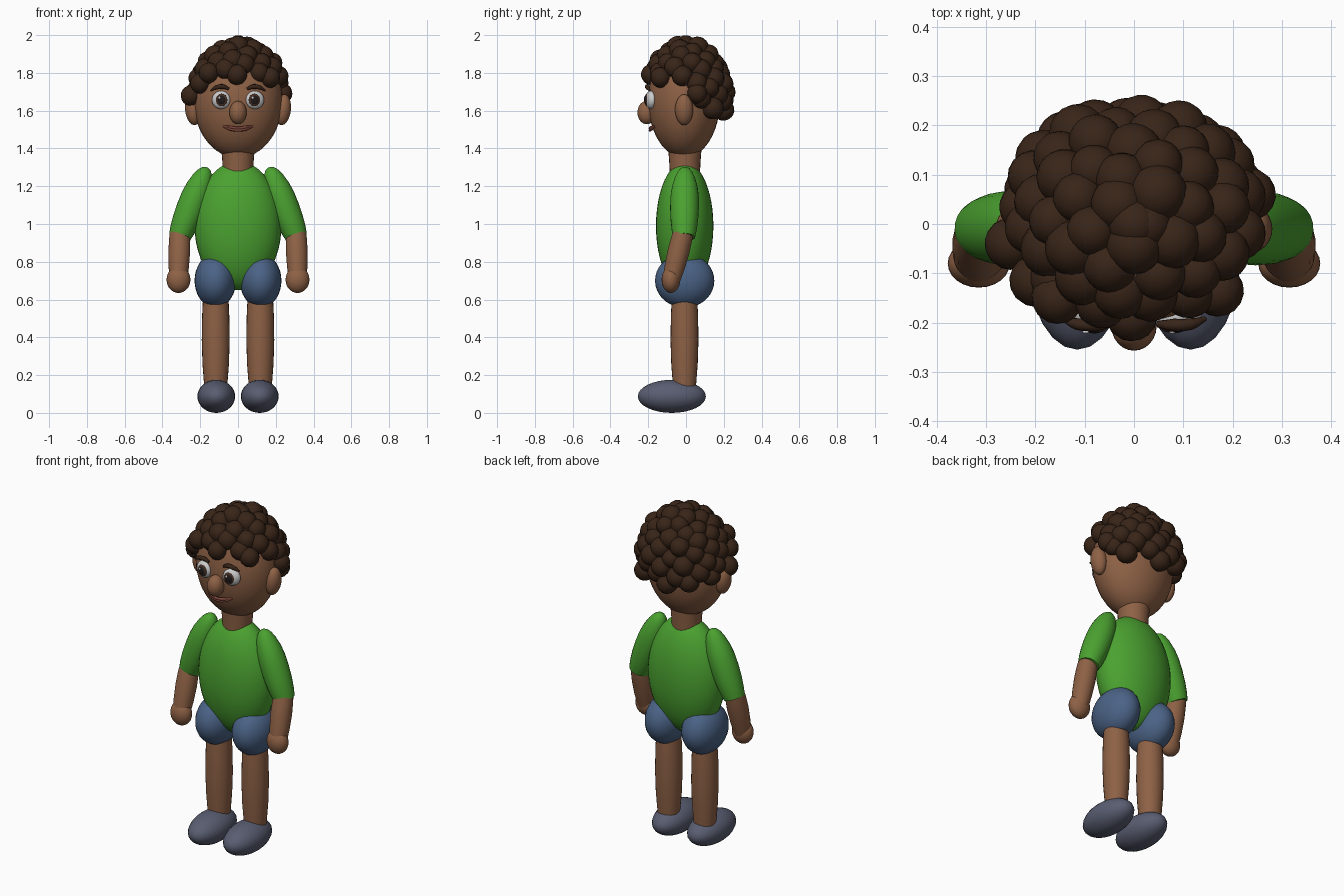
import bpy, bmesh, math, random
from mathutils import Vector, Matrix, Euler

if "Cube" in bpy.data.objects:
    bpy.data.objects.remove(bpy.data.objects["Cube"])

random.seed(4)


def material(name, rgb):
    m = bpy.data.materials.new(name)
    m.diffuse_color = (*rgb, 1)
    m.use_nodes = True
    m.node_tree.nodes["Principled BSDF"].inputs["Base Color"].default_value = m.diffuse_color
    return m


SKIN = material("skin", (0.27, 0.12, 0.06))
GREEN = material("green_cloth", (0.07, 0.36, 0.03))
BLUE = material("blue_cloth", (0.07, 0.125, 0.24))
SHOE = material("shoe_grey", (0.10, 0.11, 0.165))
HAIR = material("hair_brown", (0.04, 0.018, 0.009))
WHITE = material("eye_white", (0.85, 0.85, 0.85))
DARK = material("pupil_dark", (0.015, 0.01, 0.01))
IRIS = material("iris_brown", (0.06, 0.03, 0.02))
LIP = material("lip", (0.2, 0.06, 0.04))


def finish(bm, name, mat):
    bmesh.ops.recalc_face_normals(bm, faces=bm.faces)
    me = bpy.data.meshes.new(name)
    bm.to_mesh(me)
    bm.free()
    me.materials.append(mat)
    ob = bpy.data.objects.new(name, me)
    bpy.context.collection.objects.link(ob)
    bpy.ops.object.select_all(action='DESELECT')
    ob.select_set(True)
    bpy.context.view_layer.objects.active = ob
    bpy.ops.object.shade_smooth_by_angle(angle=math.radians(50))
    return ob


def add_ball(bm, loc, radii, rot=(0, 0, 0), segs=24):
    mat = Matrix.LocRotScale(Vector(loc), Euler(rot), Vector(radii))
    bmesh.ops.create_uvsphere(bm, u_segments=segs, v_segments=segs * 2 // 3,
                              radius=1, matrix=mat)


def ball(name, loc, radii, mat, rot=(0, 0, 0), segs=24, cut_z=None):
    bm = bmesh.new()
    add_ball(bm, loc, radii, rot, segs)
    if cut_z is not None:  # flat open hem, then closed
        bmesh.ops.bisect_plane(bm, geom=bm.verts[:] + bm.edges[:] + bm.faces[:],
                               plane_co=(0, 0, cut_z), plane_no=(0, 0, -1), clear_outer=True)
        bmesh.ops.holes_fill(bm, edges=[e for e in bm.edges if e.is_boundary])
    return finish(bm, name, mat)


def limb(name, p0, p1, profile, mat, segs=24):
    """Round limb from p0 to p1; profile is a list of (fraction, radius)."""
    p0, p1 = Vector(p0), Vector(p1)
    q = (p1 - p0).to_track_quat('Z', 'Y')
    bm = bmesh.new()
    rings = []
    for t, r in profile:
        c = p0.lerp(p1, t)
        rings.append([bm.verts.new(c + q @ Vector((r * math.cos(a), r * math.sin(a), 0)))
                      for a in (2 * math.pi * i / segs for i in range(segs))])
    for a, b in zip(rings, rings[1:]):
        for i in range(segs):
            j = (i + 1) % segs
            bm.faces.new((a[i], a[j], b[j], b[i]))
    bm.faces.new(rings[0])
    bm.faces.new(rings[-1])
    return finish(bm, name, mat)


def stroke(name, points, radii, mat):
    """Thin tapered tube through a few points."""
    cu = bpy.data.curves.new(name, 'CURVE')
    cu.dimensions = '3D'
    cu.bevel_depth = 1
    cu.bevel_resolution = 2
    cu.use_fill_caps = True
    cu.resolution_u = 6
    sp = cu.splines.new('BEZIER')
    sp.bezier_points.add(len(points) - 1)
    for bp, co, r in zip(sp.bezier_points, points, radii):
        bp.co, bp.radius = co, r
        bp.handle_left_type = bp.handle_right_type = 'AUTO'
    cu.materials.append(mat)
    ob = bpy.data.objects.new(name, cu)
    bpy.context.collection.objects.link(ob)


# Head, neck and torso
ball("head", (0, -0.01, 1.655), (0.235, 0.19, 0.305), SKIN, segs=36)
limb("neck", (0, -0.006, 1.27), (0, -0.006, 1.42), [(0, 0.08), (0.4, 0.083), (1, 0.09)], SKIN)
ball("shirt_body", (0, -0.007, 0.99), (0.23, 0.152, 0.34), GREEN, segs=36)

# Face centre
ball("nose", (0, -0.207, 1.59), (0.046, 0.05, 0.062), SKIN)
for k, dz in enumerate((0.006, -0.004)):
    stroke(f"lip_{k}", [(-0.077, -0.165, 1.517), (-0.04, -0.184, 1.506 + dz),
                        (0, -0.19, 1.501 + dz), (0.04, -0.184, 1.506 + dz), (0.077, -0.165, 1.517)],
           [0.005, 0.008, 0.008, 0.008, 0.005], LIP)

for s, side in ((-1, "left"), (1, "right")):
    # Eyes, brows and ears
    ball(side + "_eye", (0.09 * s, -0.187, 1.657), (0.05, 0.028, 0.048), WHITE, (0, 0, 0.25 * s))
    ball(side + "_iris", (0.088 * s, -0.207, 1.657), (0.032, 0.011, 0.033), IRIS, (0, 0, 0.2 * s))
    ball(side + "_pupil", (0.088 * s, -0.211, 1.657), (0.024, 0.01, 0.025), DARK, (0, 0, 0.2 * s))
    ball(side + "_eye_glint", (0.088 * s - 0.01, -0.219, 1.668), (0.007, 0.004, 0.007), WHITE, segs=12)
    stroke(side + "_brow", [(0.145 * s, -0.192, 1.706), (0.115 * s, -0.203, 1.723),
                            (0.08 * s, -0.205, 1.727), (0.048 * s, -0.203, 1.715)],
           [0.005, 0.012, 0.013, 0.007], HAIR)
    ball(side + "_ear", (0.238 * s, -0.01, 1.605), (0.042, 0.048, 0.082), SKIN, (0, 0.12 * s, 0))

    # Arms
    limb(side + "_sleeve", (0.165 * s, -0.005, 1.30), (0.31 * s, -0.01, 0.93),
         [(0, 0.006), (0.02, 0.024), (0.07, 0.04), (0.15, 0.054), (0.28, 0.068), (0.42, 0.075),
          (0.58, 0.076), (0.75, 0.073), (0.9, 0.066), (1, 0.058)], GREEN)
    limb(side + "_forearm", (0.307 * s, -0.008, 0.98), (0.316 * s, -0.078, 0.70),
         [(0, 0.05), (0.2, 0.056), (0.45, 0.058), (0.75, 0.054), (1, 0.046)], SKIN)
    ball(side + "_hand", (0.315 * s, -0.08, 0.705), (0.063, 0.049, 0.07), SKIN)

    # Legs
    ball(side + "_shorts_leg", (0.12 * s, -0.007, 0.70), (0.11, 0.157, 0.143), BLUE,
         segs=28, cut_z=0.572)
    limb(side + "_leg", (0.118 * s, -0.008, 0.64), (0.118 * s, -0.008, 0.13),
         [(0, 0.066), (0.25, 0.072), (0.5, 0.074), (0.75, 0.07), (1, 0.06)], SKIN)
    ball(side + "_shoe", (0.115 * s, -0.075, 0.0875), (0.1, 0.18, 0.0875), SHOE)


# Hair: curls spread over the scalp above a hairline that drops to the back
def hairline(y):
    steps = [(-0.3, 1.80), (-0.15, 1.785), (0.0, 1.745), (0.06, 1.64), (0.2, 1.575), (0.4, 1.565)]
    for (y0, z0), (y1, z1) in zip(steps, steps[1:]):
        if y <= y1:
            return z0 + (z1 - z0) * (y - y0) / (y1 - y0)
    return steps[-1][1]


bm = bmesh.new()
N = 125
for i in range(N):
    h = 1 - 2 * (i + 0.5) / N
    a = i * math.pi * (3 - math.sqrt(5))
    w = math.sqrt(1 - h * h)
    p = Vector((0.233 * w * math.cos(a), 0.005 + 0.203 * w * math.sin(a), 1.66 + 0.283 * h))
    if p.z < hairline(p.y):
        continue
    p += Vector([random.uniform(-0.009, 0.009) for _ in range(3)])
    r = random.uniform(0.051, 0.06)
    add_ball(bm, p, (r, r, r), [random.uniform(0, 3) for _ in range(3)], 16)
# Fringe and temple curls
for x, y, z in ((-0.005, -0.185, 1.79), (0.17, -0.135, 1.775), (-0.2, -0.115, 1.745),
                (-0.25, -0.04, 1.68), (-0.155, -0.15, 1.80), (0.235, 0.06, 1.69), (0, 0, 1.945)):
    add_ball(bm, (x, y, z), (0.053, 0.053, 0.055), (0.4, 0.3, 0), 16)
finish(bm, "hair_curls", HAIR)
